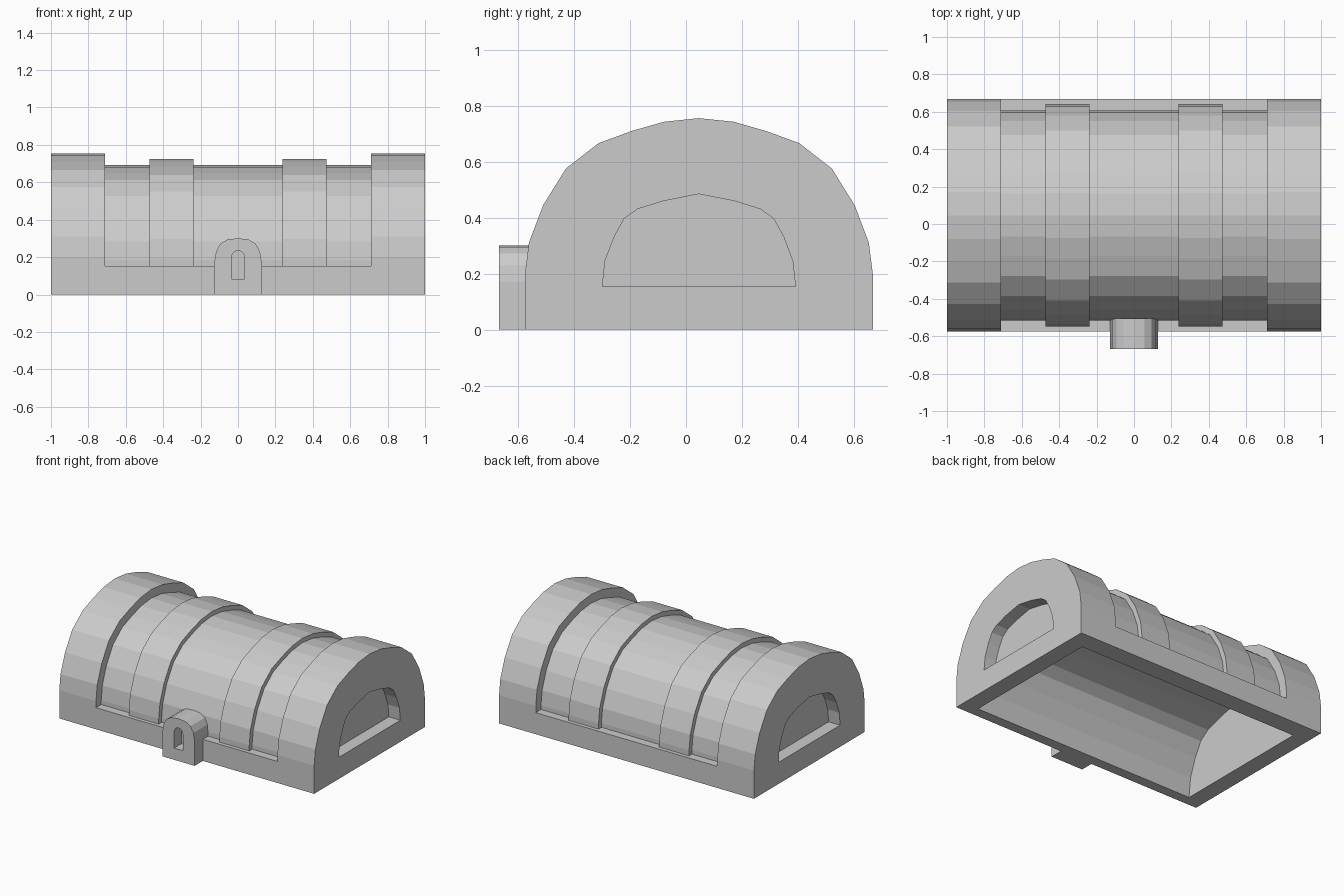
import bpy
import bmesh

if "Cube" in bpy.data.objects:
    bpy.data.objects.remove(bpy.data.objects["Cube"], do_unlink=True)

grey = bpy.data.materials.new("plain_grey")
grey.use_nodes = True
colour = (0.6, 0.6, 0.6, 1.0)
grey.diffuse_color = colour
grey.node_tree.nodes["Principled BSDF"].inputs["Base Color"].default_value = colour

CENTRE_Y = 0.046   # the hall sits slightly behind the origin
HOLLOW_Y = 0.016   # the hollow is set a little further forward
PLINTH_TOP = 0.153
INNER_X = 0.712    # where the end blocks begin

# Half outlines as (half width, height), from the base up to the crown
HALL = [(0.621, 0), (0.621, 0.2), (0.607, 0.31), (0.557, 0.443), (0.475, 0.575),
        (0.358, 0.666), (0.24, 0.709), (0.125, 0.742), (0, 0.755)]
WINDOW = [(0.345, PLINTH_TOP), (0.335, 0.245), (0.303, 0.33), (0.267, 0.396),
          (0.22, 0.43), (0.127, 0.459), (0, 0.484)]
PORCH = [(0.127, 0), (0.127, 0.17), (0.117, 0.23), (0.094, 0.272),
         (0.055, 0.295), (0, 0.3)]
DOORWAY = [(0.035, 0.083), (0.035, 0.195), (0.03, 0.217), (0.017, 0.23), (0, 0.235)]


def scaled(half, width, height, base):
    """Shrink a half outline and move its first point to the given base."""
    out = [(u * width, z * height) for u, z in half]
    out[0] = (out[0][0], base)
    return out


def prism(name, half, start, end, axis="X", centre=CENTRE_Y):
    """Mirror a half outline and extrude it along X or Y."""
    outline = half + [(-u, z) for u, z in reversed(half) if u > 0]
    bm = bmesh.new()
    if axis == "X":
        verts = [bm.verts.new((start, centre + u, z)) for u, z in outline]
        shift = (end - start, 0, 0)
    else:
        verts = [bm.verts.new((u, start, z)) for u, z in outline]
        shift = (0, end - start, 0)
    face = bm.faces.new(verts)
    grown = bmesh.ops.extrude_face_region(bm, geom=[face], use_keep_orig=True)
    moved = [g for g in grown["geom"] if isinstance(g, bmesh.types.BMVert)]
    bmesh.ops.translate(bm, verts=moved, vec=shift)
    bmesh.ops.recalc_face_normals(bm, faces=bm.faces)
    mesh = bpy.data.meshes.new(name)
    bm.to_mesh(mesh)
    bm.free()
    mesh.materials.append(grey)
    obj = bpy.data.objects.new(name, mesh)
    bpy.context.collection.objects.link(obj)
    return obj


def cut(obj, *cutters):
    """Subtract the cutters and keep the finished mesh."""
    for cutter in cutters:
        mod = obj.modifiers.new("cut", "BOOLEAN")
        mod.operation = "DIFFERENCE"
        mod.solver = "EXACT"
        mod.object = cutter
    graph = bpy.context.evaluated_depsgraph_get()
    mesh = bpy.data.meshes.new_from_object(obj.evaluated_get(graph))
    obj.modifiers.clear()
    obj.data = mesh


# Hollow inside, an enlarged window arch open at the bottom
arch = [(u * 1.5, (z - PLINTH_TOP) * 1.5) for u, z in WINDOW]
hollow = prism("hollow_cutter", [(arch[0][0], -0.1)] + arch, -0.88, 0.88,
               centre=HOLLOW_Y)
hollow.hide_render = True
helpers = [hollow]

# Low base running between the end blocks
plinth = prism("plinth", [(0.621, 0), (0.621, PLINTH_TOP)], -INNER_X, INNER_X)
cut(plinth, hollow)

# Main vaulted roof
vault = prism("vault", scaled(HALL, 0.905, 0.918, PLINTH_TOP), -INNER_X, INNER_X)
cut(vault, hollow)

# Raised ribs and end blocks, one of each per side
for side, sign in (("left", 1), ("right", -1)):
    rib = prism(side + "_rib", scaled(HALL, 0.957, 0.96, PLINTH_TOP),
                sign * 0.238, sign * 0.472)
    cut(rib, hollow)

    recess = prism(side + "_recess_cutter", WINDOW, sign * 0.91, sign * 1.1)
    recess.hide_render = True
    helpers.append(recess)
    block = prism(side + "_end_block", HALL, sign * INNER_X, sign)
    cut(block, hollow, recess)

# Small arched porch with a recessed doorway
doorway = prism("doorway_cutter", DOORWAY, -0.75, -0.585, "Y")
doorway.hide_render = True
helpers.append(doorway)
porch = prism("porch", PORCH, -0.667, -0.505, "Y")
cut(porch, doorway, hollow)

for helper in helpers:
    bpy.data.objects.remove(helper, do_unlink=True)
